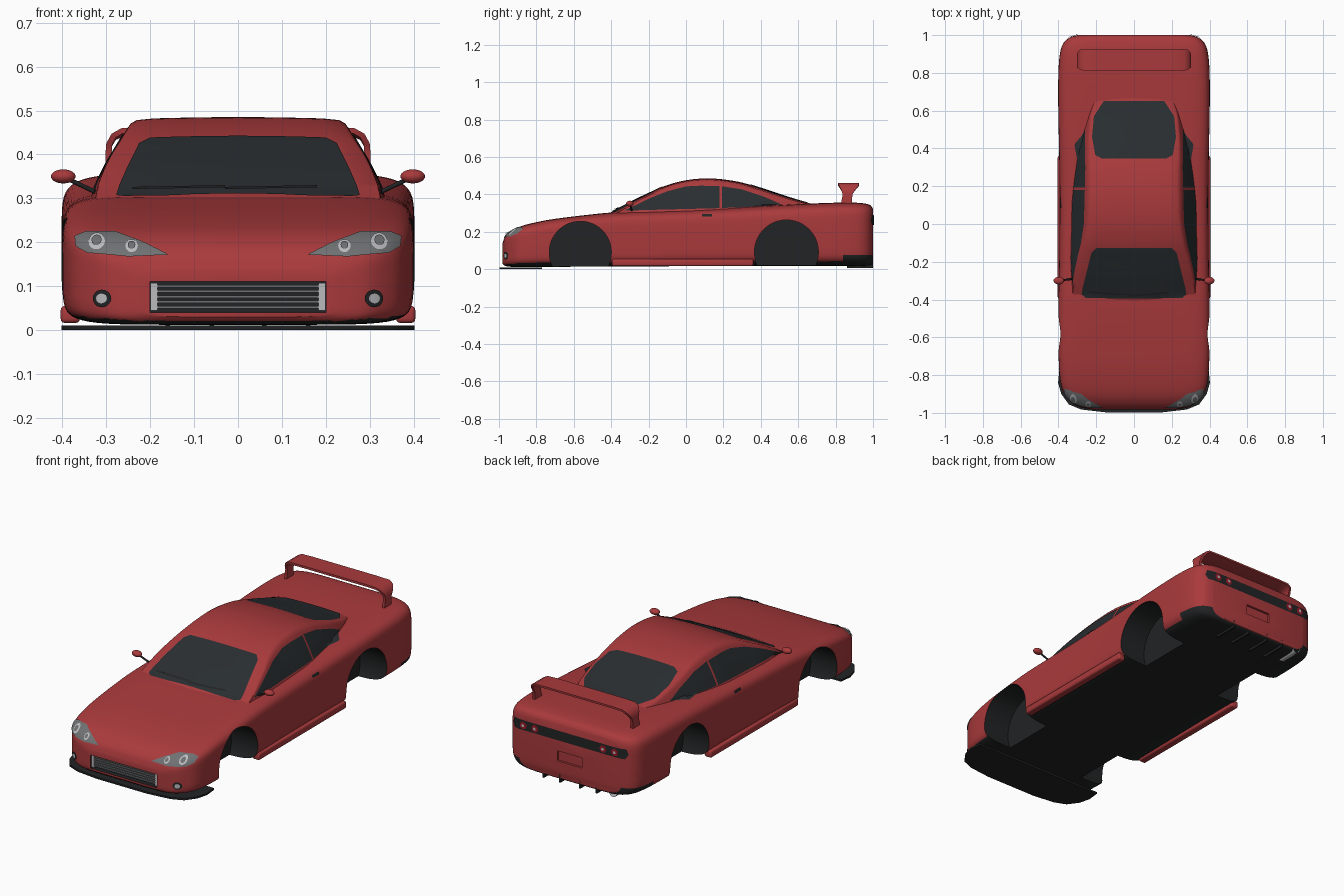
import bpy, bmesh, math
from mathutils import Vector, Matrix
from mathutils.bvhtree import BVHTree

if "Cube" in bpy.data.objects:
    bpy.data.objects.remove(bpy.data.objects["Cube"])


def mat(name, c):
    m = bpy.data.materials.new(name)
    m.diffuse_color = (*c, 1)
    m.use_nodes = True
    m.node_tree.nodes["Principled BSDF"].inputs["Base Color"].default_value = m.diffuse_color
    return m


RED = mat("red_paint", (0.40, 0.042, 0.045))
DARK = mat("dark_trim", (0.016, 0.017, 0.018))
GLASS = mat("tinted_glass", (0.022, 0.027, 0.03))
LAMP = mat("lamp_cover", (0.16, 0.165, 0.17))
LIGHT = mat("bright_lamp", (0.5, 0.5, 0.52))
TAIL = mat("tail_red", (0.3, 0.01, 0.02))


def finish(name, bm, *mats, angle=35):
    me = bpy.data.meshes.new(name)
    bm.to_mesh(me)
    bm.free()
    ob = bpy.data.objects.new(name, me)
    bpy.context.collection.objects.link(ob)
    for m in mats:
        me.materials.append(m)
    smooth(ob, angle)
    return ob


def smooth(ob, angle=35):
    bpy.ops.object.select_all(action='DESELECT')
    ob.select_set(True)
    bpy.context.view_layer.objects.active = ob
    bpy.ops.object.shade_smooth_by_angle(angle=math.radians(angle))


def resample(st, n):
    # Catmull-Rom through the stations
    out = []
    for i in range(len(st) - 1):
        a, b, c, d = (st[max(0, min(len(st) - 1, i + k))] for k in (-1, 0, 1, 2))
        for j in range(n):
            t = j / n
            out.append([0.5 * (2*q + (r-p)*t + (2*p-5*q+4*r-s)*t*t + (3*q-p-3*r+s)*t**3)
                        for p, q, r, s in zip(a, b, c, d)])
    return out + [list(st[-1])]


def loft(rings):
    bm = bmesh.new()
    vs = [[bm.verts.new(p) for p in r] for r in rings]
    n = len(vs[0])
    for a, b in zip(vs, vs[1:]):
        for i in range(n):
            bm.faces.new((a[i], a[(i+1) % n], b[(i+1) % n], b[i]))
    bm.faces.new(vs[0])
    bm.faces.new(vs[-1])
    bmesh.ops.recalc_face_normals(bm, faces=bm.faces)
    return bm


def box(name, x, y, z, m, bevel=0.0, mirror=False):
    bm = bmesh.new()
    for s in ((1, -1) if mirror else (1,)):
        c = Vector((s*(x[0]+x[1])/2, (y[0]+y[1])/2, (z[0]+z[1])/2))
        bmesh.ops.create_cube(bm, size=1, matrix=Matrix.Translation(c) @ Matrix.Diagonal(
            (x[1]-x[0], y[1]-y[0], z[1]-z[0], 1)))
    if bevel:
        bmesh.ops.bevel(bm, geom=bm.edges[:], offset=bevel, segments=3, profile=0.5, affect='EDGES')
    return finish(name, bm, m)


def rod(bm, a, b, r, seg=12):
    a, b = Vector(a), Vector(b)
    rot = (b - a).to_track_quat('Z', 'Y').to_matrix().to_4x4()
    bmesh.ops.create_cone(bm, cap_ends=True, segments=seg, radius1=r, radius2=r,
                          depth=(b - a).length, matrix=Matrix.Translation((a + b) / 2) @ rot)


# lower body: y, half width, top z, bottom z
stations = [(-.982, .22, .135, .03), (-.968, .29, .172, .018), (-.94, .335, .2, .013),
            (-.90, .37, .223, .012), (-.84, .389, .242, .012), (-.74, .398, .263, .012),
            (-.6, .401, .282, .013), (-.4, .4, .303, .014), (-.2, .396, .312, .015),
            (0, .394, .318, .016), (.2, .394, .327, .017), (.4, .397, .338, .018),
            (.6, .401, .348, .018), (.78, .401, .355, .018), (.89, .394, .356, .018),
            (.95, .378, .352, .018), (.985, .345, .342, .02), (1.0, .30, .322, .03)]


def body_ring(y, w, zt, zb):
    def pw(v):
        return math.copysign(abs(v) ** (2 / 7), v)
    mid, h = (zt + zb) / 2, (zt - zb) / 2
    return [(w * pw(math.cos(a)), y, mid + h * pw(math.sin(a)))
            for a in (math.tau * (i + .5) / 56 for i in range(56))]


bm = loft([body_ring(*s) for s in resample(stations, 4)])
for co, no in (((0, .84, 0), (0, 1, 0)), ((0, 0, .075), (0, 0, 1))):
    bmesh.ops.bisect_plane(bm, geom=bm.verts[:] + bm.edges[:] + bm.faces[:], plane_co=co, plane_no=no)
for f in bm.faces:
    c = f.calc_center_median()
    f.material_index = int((c.y > .84 and c.z < .075 and abs(c.y) < .998) or f.normal.z < -.8)
body = finish("body", bm, RED, DARK)

# cabin: y, half width at belt, roof z
roof = [(-.43, .32, .29), (-.36, .335, .325), (-.28, .345, .367), (-.2, .35, .405), (-.12, .35, .442),
        (-.04, .35, .467), (.04, .35, .481), (.12, .35, .485), (.2, .345, .48), (.3, .335, .463),
        (.4, .32, .433), (.5, .297, .4), (.6, .267, .368), (.68, .23, .347), (.73, .2, .33)]


def cabin_ring(y, wb, zt):
    s, wt = zt - .27, wb - .6 * max(0, zt - .3)
    half = [(wb + (wt - wb) * t, .27 + s * k) for t, k in (
        (0, 0), (.25, .27), (.5, .53), (.75, .76), (.87, .87), (.96, .935), (1.08, .968))]
    half += [(wt * k, zt - s * d) for k, d in ((.8, .014), (.6, .008), (.3, .002))]
    pts = half + [(0, zt)] + [(-x, z) for x, z in reversed(half)]
    return [(x, y - max(-1, min(1, y / .4)) * .35 * x * x, z) for x, z in pts]


cabin = finish("cabin", loft([cabin_ring(*r) for r in resample(roof, 4)]), RED)

# surface used to lay panels onto the shell
verts, polys = [], []
for ob in (body, cabin):
    k = len(verts)
    verts += [v.co.copy() for v in ob.data.vertices]
    polys += [[i + k for i in p.vertices] for p in ob.data.polygons]
SHELL = BVHTree.FromPolygons(verts, polys)
VIEWS = {'front': (lambda u, v: Vector((u, -2, v)), Vector((0, 1, 0))),
         'back': (lambda u, v: Vector((u, 2, v)), Vector((0, -1, 0))),
         'top': (lambda u, v: Vector((u, v, 2)), Vector((0, 0, -1))),
         'side': (lambda u, v: Vector((2, u, v)), Vector((-1, 0, 0)))}


def panel(name, pts, view, m, off=.003, mirror=True, cuts=10):
    org, d = VIEWS[view]
    bm = bmesh.new()
    bm.faces.new([bm.verts.new((u, v, 0)) for u, v in pts])
    for ax in (0, 1):
        lo, hi = min(p[ax] for p in pts), max(p[ax] for p in pts)
        for i in range(1, cuts):
            co, no = [0, 0, 0], [0, 0, 0]
            co[ax], no[ax] = lo + (hi - lo) * i / cuts, 1
            bmesh.ops.bisect_plane(bm, geom=bm.verts[:] + bm.edges[:] + bm.faces[:], plane_co=co, plane_no=no)
    for v in bm.verts:
        o = org(v.co.x, v.co.y)
        hit, nor = SHELL.ray_cast(o, d)[:2]
        if hit is None:
            hit, nor = SHELL.find_nearest(o + d * 1.1)[:2]
        v.co = hit + nor * off
    bm.normal_update()
    if sum(f.normal.dot(d) for f in bm.faces) > 0:
        bmesh.ops.reverse_faces(bm, faces=bm.faces[:])
    if mirror:
        dup = bmesh.ops.duplicate(bm, geom=bm.verts[:] + bm.edges[:] + bm.faces[:])['geom']
        for e in dup:
            if isinstance(e, bmesh.types.BMVert):
                e.co.x *= -1
        bmesh.ops.reverse_faces(bm, faces=[e for e in dup if isinstance(e, bmesh.types.BMFace)])
    return finish(name, bm, m)


def both(half):
    return half + [(-x, y) for x, y in reversed(half)]


def disc(x, z, r, n=20):
    return [(x + r * math.cos(math.tau*i/n), z + r * math.sin(math.tau*i/n)) for i in range(n)]


def rect(a, b, c, d):
    return [(a, c), (b, c), (b, d), (a, d)]


# glass
panel("windscreen", both([(.255, -.392), (.277, -.37), (.27, -.33), (.225, -.15), (.2, -.125)]),
      'top', GLASS, mirror=False, cuts=16)
panel("rear_window", both([(.17, .345), (.205, .365), (.222, .46), (.212, .57), (.16, .65)]),
      'top', GLASS, mirror=False, cuts=16)
panel("door_window", [(-.33, .312), (.18, .325), (.18, .442), (.08, .445), (0, .441), (-.1, .415),
                      (-.2, .375)], 'side', GLASS, cuts=16)
panel("quarter_window", [(.192, .326), (.42, .334), (.51, .345), (.42, .385), (.3, .425), (.192, .442)],
      'side', GLASS, cuts=12)
for i, x in enumerate((-.24, -.03)):
    panel(f"wiper_{i}", [(x, .314), (x + .21, .318), (x + .21, .323), (x, .319)], 'front', DARK, .008, False)

# lamps
panel("headlight", [(.37, .212), (.345, .222), (.28, .222), (.22, .2), (.158, .17), (.25, .166),
                    (.34, .175), (.367, .19)], 'front', LAMP, .004, cuts=14)
for n, x, z, r in (("outer", .32, .199, .018), ("inner", .242, .188, .014), ("fog", .307, .072, .02)):
    panel(f"{n}_lamp_ring", disc(x, z, r), 'front', DARK if n == "fog" else LIGHT, .006, cuts=4)
    panel(f"{n}_lamp_lens", disc(x, z, r * .6), 'front', LIGHT if n == "fog" else LAMP, .009, cuts=4)
panel("tail_panel", both([(.33, .235), (.345, .26), (.335, .288)]), 'back', DARK, .004, False, 16)
for n, x in (("outer", .275), ("inner", .205)):
    panel(f"{n}_tail_light", disc(x, .262, .02), 'back', TAIL, .008, cuts=4)
    panel(f"{n}_tail_bulb", disc(x, .262, .008), 'back', LIGHT, .011, cuts=3)
panel("door_handle", rect(.085, .14, .28, .291), 'side', DARK, .005, cuts=3)

# wheel wells, grille opening and plate recess cut from the body
cutters = []
for y, r, z in ((-.565, .166, .09), (.537, .171, .092)):
    for s in (-1, 1):
        bm = bmesh.new()
        rod(bm, (s * .24, y, z), (s * .5, y, z), r, 48)
        cutters.append(finish("well_cutter", bm, DARK))
cutters.append(box("grille_cutter", (-.2, .2), (-1.1, -.945), (.04, .111), DARK))
cutters.append(box("plate_cutter", (-.075, .075), (.988, 1.1), (.12, .175), RED))
for c in cutters:
    c.hide_render = True
    bpy.context.view_layer.objects.active = body
    md = body.modifiers.new("cut", 'BOOLEAN')
    md.operation, md.solver, md.object, md.material_mode = 'DIFFERENCE', 'EXACT', c, 'TRANSFER'
    bpy.ops.object.modifier_apply(modifier=md.name)
    bpy.data.objects.remove(c)
smooth(body)

# grille
for i in range(5):
    z = .052 + i * .012
    box(f"grille_slat_{i}", (-.185, .185), (-.972, -.95), (z - .003, z + .003), LAMP)
box("grille_end", (.183, .199), (-.975, -.945), (.044, .107), LIGHT, mirror=True)

# splitter, sills
edge = [(.395, -.77), (.402, -.84), (.385, -.9), (.345, -.955), (.28, -.982), (.15, -.997)]
splitter = loft([[(x, y, z) for x, y in both(edge)] for z in (0, .01)])
finish("front_splitter", splitter, DARK)
box("side_sill", (.36, .404), (-.395, .36), (.016, .055), RED, .01, True)

# rear valance fins and exhaust
for i, x in enumerate((-.16, -.06, .06, .16)):
    box(f"diffuser_fin_{i}", (x - .005, x + .005), (.86, 1.0), (.006, .05), DARK)
bm = bmesh.new()
rod(bm, (-.26, .88, .035), (-.26, 1.0, .035), .022, 20)
end = max(bm.faces, key=lambda f: f.calc_center_median().y)
bmesh.ops.inset_region(bm, faces=[end], thickness=.004)
bmesh.ops.translate(bm, verts=end.verts[:], vec=(0, -.06, 0))
finish("exhaust_pipe", bm, LIGHT)

# rear wing: one swept strip from stand to stand (x, z, front y, rear y, inward x, inward z)
wing = [(.302, .335, .825, .885, 1, 0), (.302, .40, .838, .89, 1, 0), (.3, .425, .83, .905, .95, .3),
        (.288, .447, .818, .922, .7, .7), (.265, .46, .812, .926, .2, 1), (.2, .462, .812, .926, 0, 1)]
wing += [(-x, z, a, b, -i, k) for x, z, a, b, i, k in reversed(wing)]
finish("rear_wing", loft([[(x, a, z), (x, b, z), (x - i*.014, b, z - k*.01), (x - i*.014, (a+b)/2, z - k*.02),
                           (x - i*.014, a, z - k*.012)] for x, z, a, b, i, k in wing]), RED)

# door mirrors
caps, arms = bmesh.new(), bmesh.new()
for s in (1, -1):
    bmesh.ops.create_uvsphere(caps, u_segments=24, v_segments=14, radius=1, matrix=Matrix.Translation(
        (s * .398, -.3, .35)) @ Matrix.Diagonal((.028, .02, .016, 1)))
    rod(arms, (s * .32, -.29, .312), (s * .385, -.298, .343), .005)
finish("mirror_caps", caps, RED, angle=60)
finish("mirror_arms", arms, DARK)
